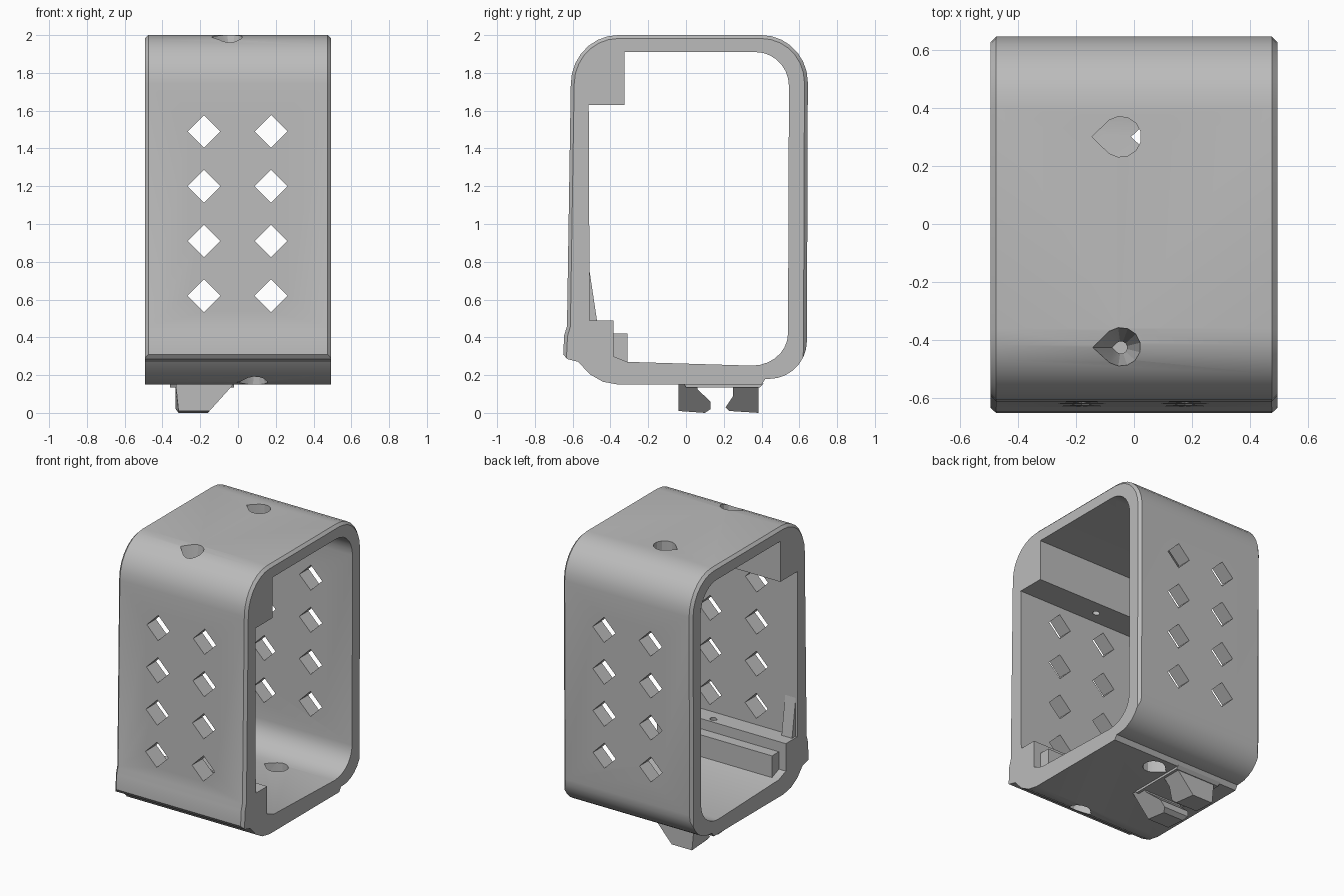
import bpy, bmesh
from math import cos, sin, radians, pi
from mathutils import Matrix, Vector

cube = bpy.data.objects.get("Cube")
if cube:
    bpy.data.objects.remove(cube, do_unlink=True)

grey = bpy.data.materials.new("plain grey")
grey.use_nodes = True
colour = (0.5, 0.5, 0.5, 1)
grey.diffuse_color = colour
grey.node_tree.nodes["Principled BSDF"].inputs["Base Color"].default_value = colour


def arc(cy, cz, ry, rz, start, steps=7):
    """Quarter ellipse, anticlockwise from the start angle."""
    angles = [radians(start + 90 * i / steps) for i in range(steps + 1)]
    return [(cy + ry * cos(a), cz + rz * sin(a)) for a in angles]


def make_object(name, bm):
    bmesh.ops.recalc_face_normals(bm, faces=bm.faces)
    mesh = bpy.data.meshes.new(name)
    bm.to_mesh(mesh)
    bm.free()
    mesh.materials.append(grey)
    obj = bpy.data.objects.new(name, mesh)
    bpy.context.collection.objects.link(obj)
    return obj


def prism(profile, x0, x1):
    """Extrude a (y, z) profile along x."""
    bm = bmesh.new()
    face = bm.faces.new([bm.verts.new((x0, y, z)) for y, z in profile])
    new = bmesh.ops.extrude_face_region(bm, geom=[face])["geom"]
    verts = [g for g in new if isinstance(g, bmesh.types.BMVert)]
    bmesh.ops.translate(bm, verts=verts, vec=(x1 - x0, 0, 0))
    return bm


def cut(target, bm):
    cutter = make_object("cutter", bm)
    cutter.hide_render = True
    mod = target.modifiers.new("cut", "BOOLEAN")
    mod.operation, mod.solver, mod.object = "DIFFERENCE", "EXACT", cutter
    bpy.context.view_layer.objects.active = target
    bpy.ops.object.modifier_apply(modifier=mod.name)
    bpy.data.objects.remove(cutter, do_unlink=True)


def teardrop(x, y, z0, z1, s0, s1):
    """Upright hole, round with a point towards -x, scaled at each end."""
    bm = bmesh.new()
    shape = [(0.07 * cos(a), 0.07 * sin(a))
             for a in [radians(-126 + 28 * i) for i in range(10)]]
    shape.append((-0.1, 0))
    rings = [[bm.verts.new((x + px * s, y + py * s, z)) for px, py in shape]
             for z, s in ((z0, s0), (z1, s1))]
    bm.faces.new(rings[0])
    bm.faces.new(rings[1])
    for i in range(len(shape)):
        j = (i + 1) % len(shape)
        bm.faces.new((rings[0][i], rings[0][j], rings[1][j], rings[1][i]))
    return bm


# Frame: rounded outer shell with a lip low on the front
outer = (arc(0.44, 0.38, 0.2, 0.2, 270) + arc(0.40, 1.75, 0.245, 0.25, 0)
         + arc(-0.36, 1.74, 0.25, 0.26, 90)
         + [(-0.63, 0.46), (-0.645, 0.41), (-0.65, 0.31), (-0.63, 0.285), (-0.57, 0.27)]
         + [(-0.51, 0.205), (-0.44, 0.165), (-0.36, 0.15), (0.40, 0.15), (0.42, 0.18)])
bm = prism(outer, -0.493, 0.493)
rims = [e for e in bm.edges
        if abs(e.verts[0].co.x - e.verts[1].co.x) < 1e-5
        and min(v.co.z for v in e.verts) > 0.3]
bmesh.ops.bevel(bm, geom=rims, offset=0.018, segments=1, affect="EDGES")
frame = make_object("frame", bm)

# Opening, leaving a block at the top front and a ledge at the bottom front
inner = (arc(0.35, 0.42, 0.19, 0.17, 270) + arc(0.37, 1.73, 0.175, 0.18, 0)
         + [(-0.325, 1.91), (-0.325, 1.63), (-0.515, 1.63), (-0.51, 0.49),
            (-0.385, 0.49), (-0.385, 0.30), (-0.31, 0.27)])
cut(frame, prism(inner, -1, 1))

# Diamond vents through front and back
for x in (-0.18, 0.175):
    for row in range(4):
        bm = bmesh.new()
        bmesh.ops.create_cone(bm, cap_ends=True, segments=4, radius1=0.087,
                              radius2=0.087, depth=2,
                              matrix=Matrix.Translation((x, 0, 0.62 + 0.29 * row))
                              @ Matrix.Rotation(pi / 2, 4, "X"))
        cut(frame, bm)

# Teardrop holes: plain at the back, narrowing inwards at the front
cut(frame, teardrop(-0.045, 0.30, 1.8, 2.1, 1, 1))
cut(frame, teardrop(0.09, 0.30, 0.1, 0.4, 1, 1))
cut(frame, teardrop(-0.045, -0.425, 1.6, 2.05, 0.25, 1.08))
cut(frame, teardrop(0.09, -0.425, 0.1, 0.52, 1.08, 0.25))

# Lower step and small gusset inside the front
step = make_object("inner_step", prism(
    [(-0.39, 0.28), (-0.31, 0.255), (-0.31, 0.42), (-0.39, 0.42)], -0.44, 0.44))
gusset = make_object("gusset", prism(
    [(-0.52, 0.48), (-0.47, 0.48), (-0.512, 0.76)], -0.48, -0.40))

# Mounting feet: two facing hooks, sloped on one side
parts = [frame, step, gusset]
feet = {
    "front_foot": [(-0.04, 0.155), (-0.04, 0.01), (0.10, 0), (0.13, 0.02),
                   (0.13, 0.06), (0.06, 0.125), (0.06, 0.155)],
    "back_foot": [(0.385, 0.155), (0.385, 0), (0.23, 0.01), (0.21, 0.03),
                  (0.25, 0.09), (0.25, 0.155)],
}
for name, profile in feet.items():
    bm = prism(profile, -0.33, -0.04)
    for v in bm.verts:
        if v.co.x > -0.1:
            v.co.x = -0.16 + 0.9 * v.co.z
        elif v.co.z < 0.015:
            v.co.x += 0.015
    parts.append(make_object(name, bm))
parts.append(make_object("foot_base", prism(
    [(-0.01, 0.155), (0.0, 0.135), (0.39, 0.135), (0.41, 0.155)], -0.36, -0.02)))

# Smooth the curved walls, keep the edges sharp
bpy.ops.object.select_all(action="DESELECT")
for obj in parts:
    obj.select_set(True)
bpy.context.view_layer.objects.active = frame
bpy.ops.object.shade_smooth_by_angle(angle=radians(25))
